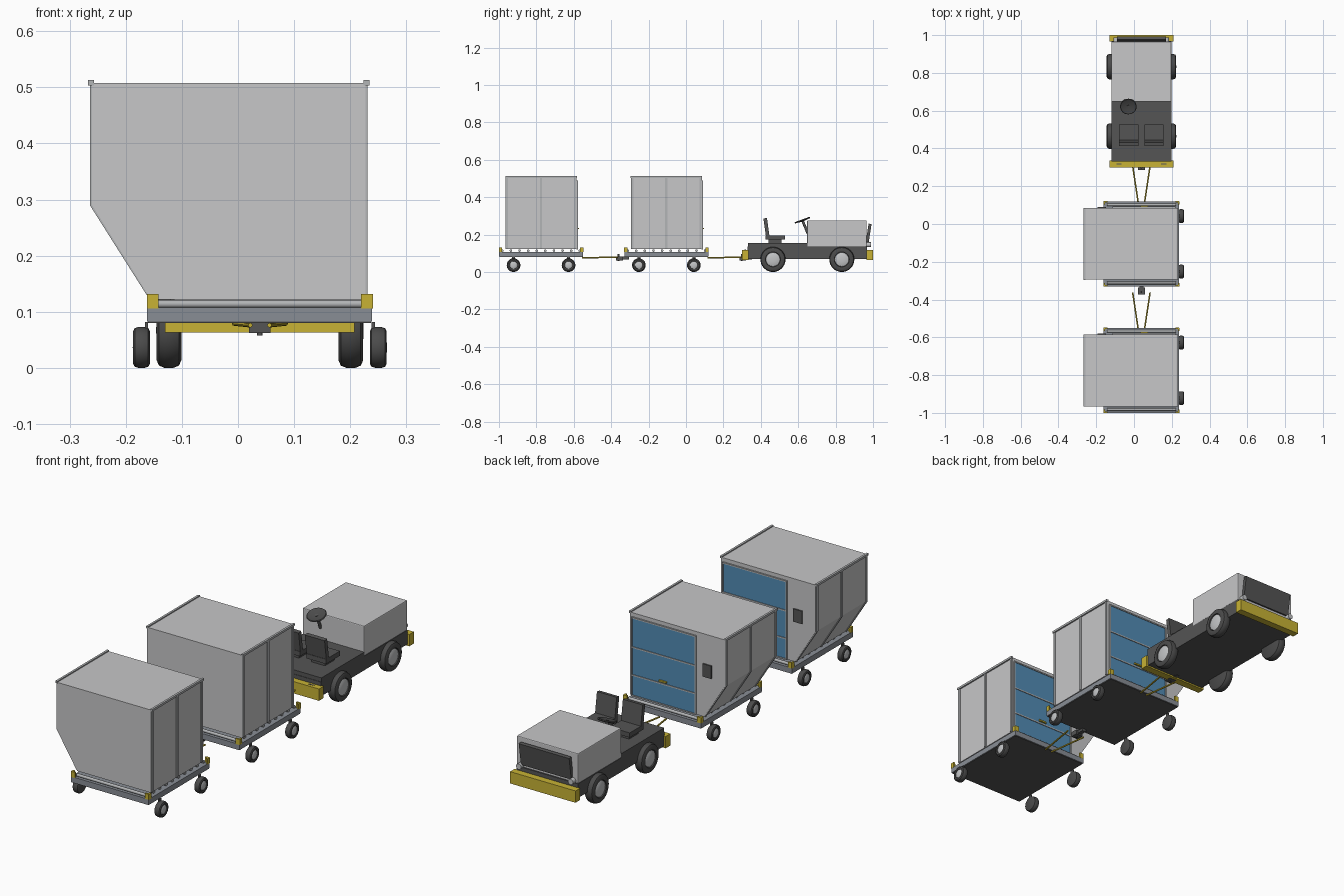
import bpy, bmesh, math
from mathutils import Vector, Matrix

cube = bpy.data.objects.get("Cube")
if cube:
    bpy.data.objects.remove(cube, do_unlink=True)


def material(name, rgb, rough=0.6):
    m = bpy.data.materials.new(name)
    m.use_nodes = True
    m.diffuse_color = (*rgb, 1)
    bsdf = m.node_tree.nodes["Principled BSDF"]
    bsdf.inputs["Base Color"].default_value = (*rgb, 1)
    bsdf.inputs["Roughness"].default_value = rough
    return m


PANEL = material("light grey panel", (0.57, 0.57, 0.58))
FRAME = material("frame grey", (0.45, 0.46, 0.47))
STEEL = material("deck steel", (0.25, 0.27, 0.3))
DARK = material("dark chassis", (0.09, 0.09, 0.09))
RUBBER = material("tyre rubber", (0.07, 0.07, 0.07))
YELLOW = material("safety yellow", (0.58, 0.45, 0.035))
BLUE = material("door blue", (0.085, 0.26, 0.46))
METAL = material("hub metal", (0.55, 0.56, 0.57))
CX = 0.039  # lengthwise centre line of the train


def finish(name, bm, mat, smooth=False):
    bmesh.ops.recalc_face_normals(bm, faces=bm.faces)
    me = bpy.data.meshes.new(name)
    bm.to_mesh(me)
    bm.free()
    me.materials.append(mat)
    if smooth:
        for p in me.polygons:
            p.use_smooth = True
        me.set_sharp_from_angle(angle=math.radians(35))
    ob = bpy.data.objects.new(name, me)
    bpy.context.scene.collection.objects.link(ob)
    return ob


def box(name, mat, x, y, z, tilt=0):
    """Box from (low, high) ranges, optionally tilted about its own x axis."""
    bm = bmesh.new()
    size = [r[1] - r[0] for r in (x, y, z)]
    mid = Vector([sum(r) / 2 for r in (x, y, z)])
    bmesh.ops.create_cube(bm, size=1, matrix=Matrix.Translation(mid)
                          @ Matrix.Rotation(math.radians(tilt), 4, 'X')
                          @ Matrix.Diagonal((*size, 1)))
    return finish(name, bm, mat)


def prism(name, mat, outline, y):
    """Outline in x and z, extruded along y."""
    bm = bmesh.new()
    face = bm.faces.new([bm.verts.new((px, y[0], pz)) for px, pz in outline])
    new = bmesh.ops.extrude_face_region(bm, geom=[face])["geom"]
    bmesh.ops.translate(bm, vec=(0, y[1] - y[0], 0),
                        verts=[v for v in new if isinstance(v, bmesh.types.BMVert)])
    return finish(name, bm, mat)


def rod(name, mat, a, b, radius, sides=12):
    a, b = Vector(a), Vector(b)
    bm = bmesh.new()
    turn = (b - a).to_track_quat('Z', 'Y').to_matrix().to_4x4()
    bmesh.ops.create_cone(bm, cap_ends=True, segments=sides, radius1=radius,
                          radius2=radius, depth=(b - a).length,
                          matrix=Matrix.Translation((a + b) / 2) @ turn)
    return finish(name, bm, mat, True)


def lathe(name, mat, profile, matrix, steps=32):
    """Revolve (radius, height) points about z, then place with a matrix."""
    bm = bmesh.new()
    verts = [bm.verts.new((r, 0, h)) for r, h in profile]
    edges = [bm.edges.new(pair) for pair in zip(verts, verts[1:])]
    bmesh.ops.spin(bm, geom=verts + edges, cent=(0, 0, 0), axis=(0, 0, 1),
                   angle=math.tau, steps=steps, use_duplicate=False)
    bmesh.ops.remove_doubles(bm, verts=bm.verts, dist=1e-5)
    bmesh.ops.transform(bm, matrix=matrix, verts=bm.verts)
    return finish(name, bm, mat, True)


def wheel(prefix, x, y, radius, width, side):
    place = (Matrix.Translation((x, y, radius))
             @ Matrix.Rotation(side * math.pi / 2, 4, 'Y'))
    h, r = width / 2, radius
    lathe(prefix + "_tyre", RUBBER,
          [(0, -h), (r * .8, -h), (r * .94, -h * .8), (r, -h * .35), (r, h * .35),
           (r * .94, h * .8), (r * .8, h), (r * .6, h * .95), (r * .57, h * .6),
           (0, h * .6)], place)
    lathe(prefix + "_hub", METAL,
          [(r * .57, h * .55), (r * .55, h * .8), (r * .4, h * .95),
           (r * .2, h * 1.02), (0, h * 1.04)], place)


def section(grow, low, high):
    """Container cross-section with one slanted lower side."""
    return [(-0.155 - grow, low), (0.227 + grow, low), (0.227 + grow, high),
            (-0.26 - grow, high), (-0.26 - grow, 0.29)]


def dolly(n, cy):
    p = f"dolly_{n}_"

    def span(a, b):
        return (cy + a, cy + b)

    # Deck, underside and rollers
    box(p + "deck", STEEL, (-0.162, 0.239), span(-0.225, 0.225), (0.083, 0.108))
    box(p + "underside", DARK, (-0.16, 0.237), span(-0.223, 0.223), (0.08, 0.084))
    for i in range(10):
        y = cy - 0.207 + i * 0.046
        rod(p + f"roller_{i}", FRAME, (-0.142, y, 0.114), (0.222, y, 0.114), 0.007)
    # Corner guards, wheels and draw bars, repeated on both sides
    for s in (-1, 1):
        ex = CX + s * 0.2005
        for e in (-1, 1):
            ey = cy + e * 0.225
            box(p + "corner_end", YELLOW, sorted((ex, ex - s * 0.02)),
                sorted((ey + e * .001, ey - e * 0.007)), (0.106, 0.132))
            box(p + "corner_side", YELLOW, sorted((ex + s * .001, ex - s * 0.007)),
                sorted((ey, ey - e * 0.017)), (0.106, 0.132))
            wx, wy = CX + s * 0.211, cy + e * 0.147
            wheel(p + "wheel", wx, wy, 0.0365, 0.03, s)
            box(p + "wheel_bracket", DARK, sorted((wx - s * 0.012, wx - s * 0.006)),
                (wy - 0.008, wy + 0.008), (0.036, 0.082))
        rod(p + "draw_bar", YELLOW, (CX + s * 0.017, cy + 0.22, 0.076),
            (CX + s * 0.046, cy + 0.412, 0.079), 0.004, 8)
    # Container shell with side ribs and roof rails
    prism(p + "container", PANEL, section(0, 0.122, 0.508), span(-0.19, 0.19))
    for y in (-0.182, 0, 0.182):
        prism(p + "side_rib", FRAME, section(0.004, 0.124, 0.506),
              span(y - 0.006, y + 0.006))
    for x in (-0.262, 0.229):
        box(p + "roof_rail", FRAME, (x - 0.005, x + 0.005), span(-0.191, 0.191),
            (0.503, 0.513))
    # Door in three blue panels with grey bars
    box(p + "door", BLUE, (-0.11, 0.215), span(0.189, 0.194), (0.124, 0.487))
    for z in (0.124, 0.22, 0.35, 0.487):
        box(p + "door_bar", FRAME, (-0.114, 0.219), span(0.189, 0.197),
            (z - 0.003, z + 0.003))
    for x in (-0.112, 0.217):
        box(p + "door_post", FRAME, (x - 0.003, x + 0.003), span(0.189, 0.197),
            (0.124, 0.487))
    box(p + "door_handle", YELLOW, (0.035, 0.075), span(0.19, 0.202), (0.229, 0.236))
    box(p + "document_box", DARK, (-0.193, -0.148), span(0.189, 0.196), (0.31, 0.37))


def hitch(name, y):
    box(name, DARK, (CX - 0.019, CX + 0.019), (y - 0.018, y + 0.018), (0.062, 0.084))
    rod(name + "_pin", DARK, (CX, y - 0.005, 0.058), (CX, y - 0.005, 0.096), 0.005)
    box(name + "_tongue", DARK, (CX - 0.01, CX + 0.01), (y, y + 0.05), (0.068, 0.082))


dolly(1, -0.775)
dolly(2, -0.105)
hitch("dolly_hitch", -0.355)
hitch("tractor_hitch", 0.303)

# Tractor chassis, platform and hood
WIDE = (CX - 0.159, CX + 0.159)
box("tractor_chassis", DARK, WIDE, (0.33, 0.968), (0.07, 0.136))
box("tractor_platform", DARK, WIDE, (0.332, 0.65), (0.13, 0.155))
hood = box("tractor_hood", PANEL, WIDE, (0.648, 0.966), (0.136, 0.276))
bevel = hood.modifiers.new("soft edges", 'BEVEL')
bevel.width, bevel.segments = 0.004, 2

# Bumpers with dark slots on the rear one
for name, y in (("rear_bumper", (0.3, 0.335)), ("nose_bumper", (0.966, 1.0))):
    box(name, YELLOW, (CX - 0.169, CX + 0.169), y, (0.063, 0.118))
for s in (-1, 1):
    sx = CX + s * 0.118
    box("bumper_slot", DARK, (sx - 0.014, sx + 0.014), (0.314, 0.321), (0.116, 0.119))

# Grille and lamps on the nose
box("grille", DARK, (CX - 0.13, CX + 0.13), (0.968, 0.984), (0.152, 0.258), -9)
for s in (-1, 1):
    lx = CX + s * 0.134
    rod("lamp", METAL, (lx, 0.955, 0.146), (lx, 0.988, 0.146), 0.013, 20)

# Wheels and seats
for s in (-1, 1):
    for y in (0.465, 0.833):
        wheel("tractor_wheel", CX + s * 0.162, y, 0.067, 0.044, s)
    sx = CX + s * 0.067
    seat = (sx - 0.051, sx + 0.051)
    box("seat_base", DARK, (sx - 0.035, sx + 0.035), (0.44, 0.51), (0.15, 0.175))
    box("seat_cushion", DARK, seat, (0.425, 0.528), (0.173, 0.195))
    box("seat_back", DARK, seat, (0.421, 0.44), (0.185, 0.288), 8)

# Steering wheel and column
hub = Vector((-0.03, 0.622, 0.277))
turn = Matrix.Translation(hub) @ Matrix.Rotation(math.radians(20), 4, 'X')
lathe("steering_wheel", RUBBER,
      [(0, -0.007), (0.012, -0.007), (0.034, -0.003), (0.041, -0.004), (0.044, 0),
       (0.041, 0.004), (0.034, 0.002), (0.012, -0.002), (0, -0.002)], turn)
rod("steering_column", DARK, hub, (-0.03, 0.652, 0.205), 0.007)
